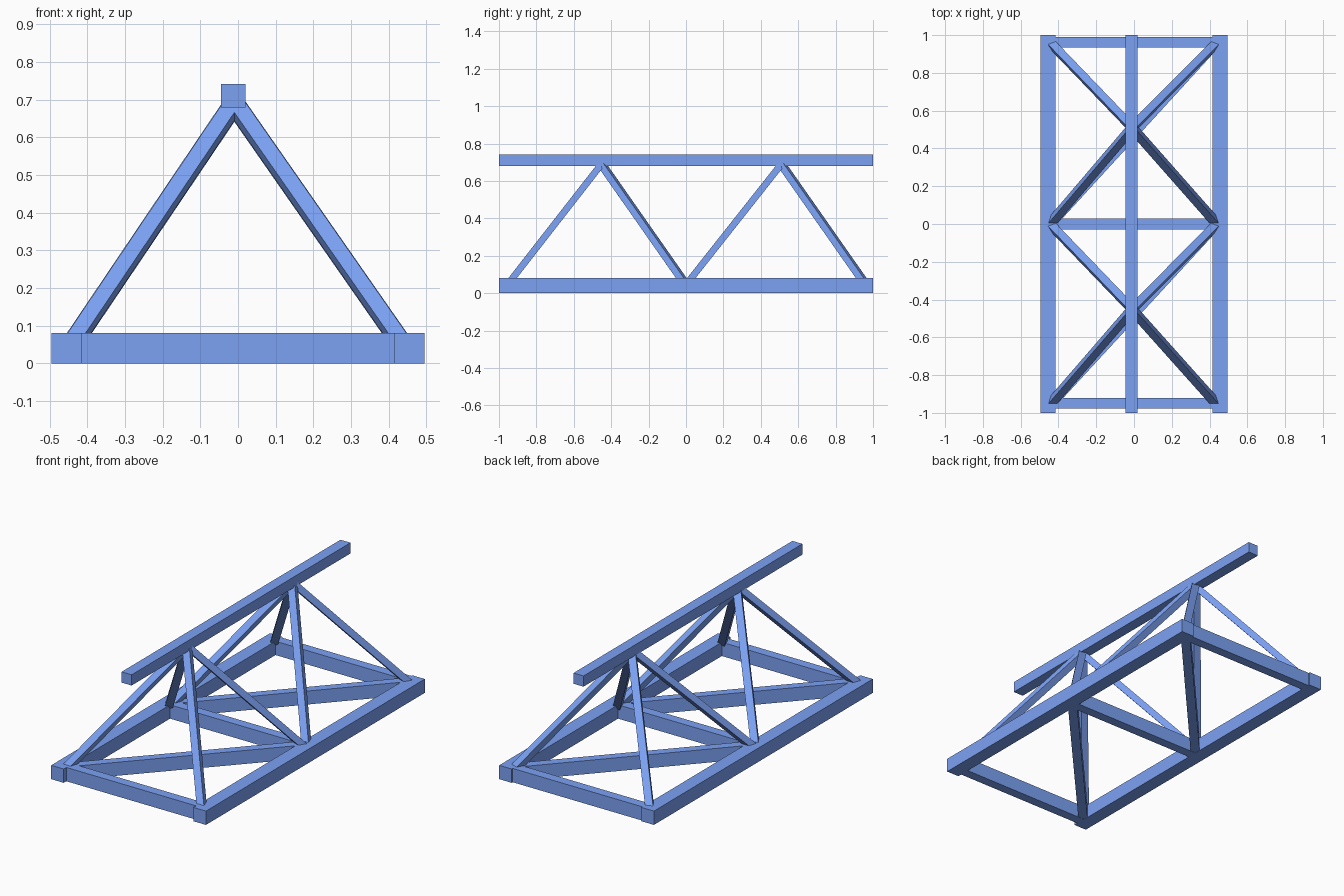
import bpy
from mathutils import Vector, Matrix

if "Cube" in bpy.data.objects:
    bpy.data.objects.remove(bpy.data.objects["Cube"])

CHORD_X = 0.455           # bottom chord centre lines
NODES_Y = [-0.955, 0.0, 0.962]   # joints along the bottom chords
PEAKS_Y = [-0.452, 0.51]         # joints along the top chord

blue = bpy.data.materials.new("blue_paint")
blue.diffuse_color = (0.2, 0.36, 0.9, 1)
blue.use_nodes = True
blue.node_tree.nodes["Principled BSDF"].inputs["Base Color"].default_value = blue.diffuse_color


def bar(name, start, end, width, depth, depth_hint):
    """Rectangular bar from start to end; depth runs along depth_hint."""
    a, b = Vector(start), Vector(end)
    axis = (b - a).normalized()
    hint = Vector(depth_hint)
    m = (hint - axis * hint.dot(axis)).normalized()
    s = m.cross(axis)
    bpy.ops.mesh.primitive_cube_add(size=1)
    ob = bpy.context.object
    ob.name = name
    rot = Matrix((s, m, axis)).transposed().to_4x4()
    size = Matrix.Diagonal((width, depth, (b - a).length, 1))
    ob.data.transform(rot @ size)
    ob.location = (a + b) / 2
    ob.data.materials.append(blue)
    return ob


UP = (0, 0, 1)

# long chords: two at the base, one on top
for side, x in (("left", -CHORD_X), ("right", CHORD_X)):
    bar(f"bottom_chord_{side}", (x, -1, 0.04), (x, 1, 0.04), 0.08, 0.08, UP)
bar("top_chord", (-0.0125, -1, 0.71), (-0.0125, 1, 0.71), 0.064, 0.062, UP)

# cross members between the base chords
for i, y in enumerate((-0.948, 0.0, 0.963)):
    bar(f"cross_member_{i}", (-0.42, y, 0.04), (0.42, y, 0.04), 0.056, 0.08, UP)

for i, peak_y in enumerate(PEAKS_Y):
    y0, y1 = NODES_Y[i], NODES_Y[i + 1]
    # flat floor diagonal in each bay
    bar(f"floor_diagonal_{i}", (-0.44, y0, 0.04), (0.44, y1, 0.04), 0.05, 0.078, UP)
    # four sloping web legs meeting under the top chord
    peak = Vector((-0.01, peak_y, 0.69))
    for y in (y0, y1):
        for x in (-0.445, 0.44):
            foot = Vector((x, y, 0.045))
            d = (peak - foot).normalized()
            side = 1 if y > peak_y else -1
            # outer face normal; the rear legs are twisted slightly outwards
            normal = Vector((0, side * d.z, abs(d.y))).normalized()
            if side > 0:
                normal.x = 0.36 if x > 0 else -0.36
            bar("web_leg", foot, peak, 0.042, 0.036, normal)
